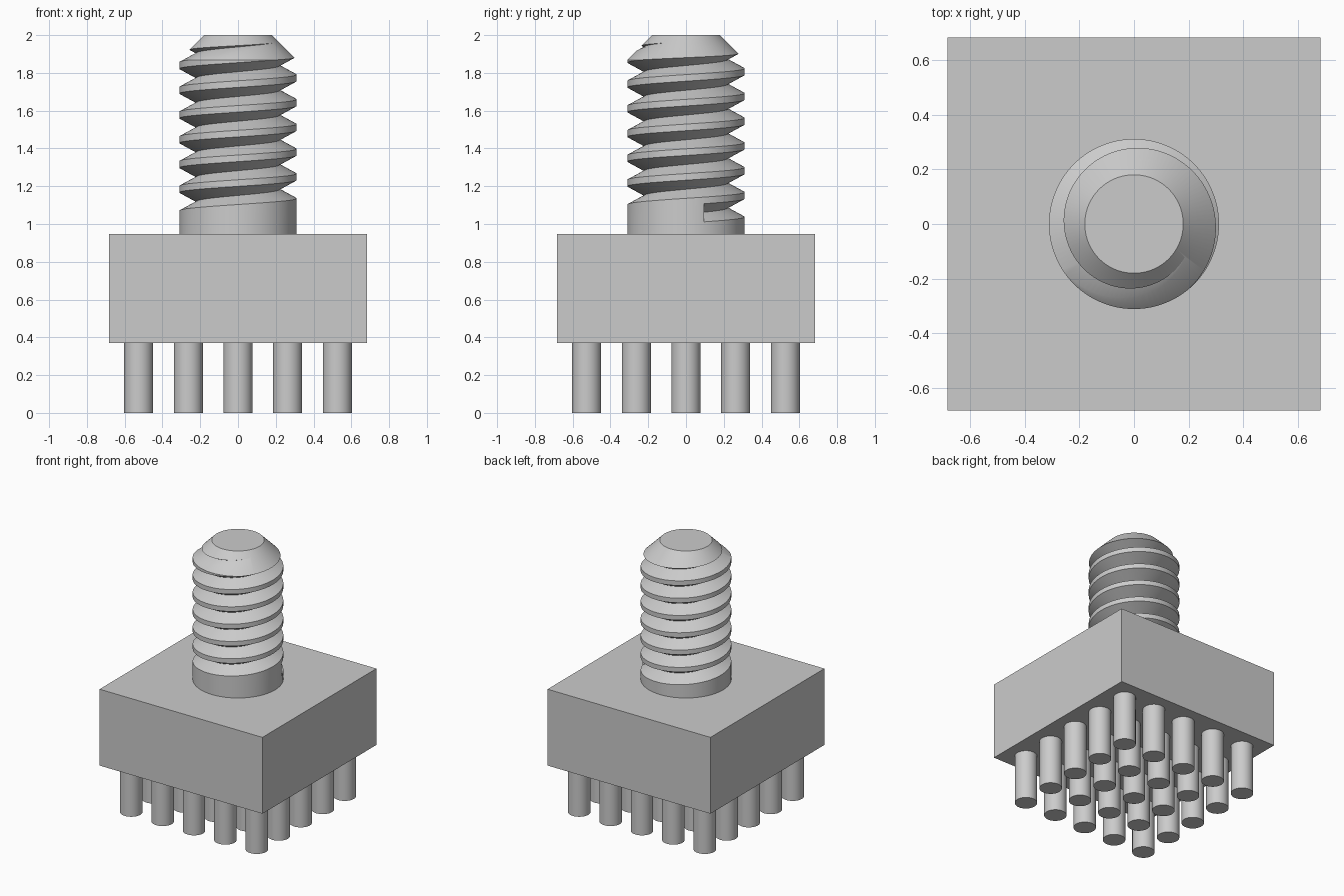
import bpy, bmesh
from math import pi, cos, sin, radians

cube = bpy.data.objects.get("Cube")
if cube:
    bpy.data.objects.remove(cube, do_unlink=True)

grey = bpy.data.materials.new("plain grey")
grey.use_nodes = True
grey.diffuse_color = (0.6, 0.6, 0.6, 1)
grey.node_tree.nodes["Principled BSDF"].inputs["Base Color"].default_value = (0.6, 0.6, 0.6, 1)


def make(name, bm):
    """Turn a bmesh into a grey object."""
    bmesh.ops.recalc_face_normals(bm, faces=bm.faces)
    mesh = bpy.data.meshes.new(name)
    bm.to_mesh(mesh)
    bm.free()
    mesh.materials.append(grey)
    obj = bpy.data.objects.new(name, mesh)
    bpy.context.collection.objects.link(obj)
    return obj


def loft(name, rings, closed):
    """Skin a list of closed rings and cap both ends."""
    bm = bmesh.new()
    loops = [[bm.verts.new(p) for p in ring] for ring in rings]
    n = len(loops[0])
    for a, b in zip(loops, loops[1:]):
        for i in range(n):
            j = (i + 1) % n
            bm.faces.new((a[i], a[j], b[j], b[i]))
    if closed:
        bm.faces.new(loops[0])
        bm.faces.new(loops[-1])
    return make(name, bm)


def turned(name, profile, x=0, y=0, sides=48):
    """Turned part from (radius, height) pairs."""
    angles = [2 * pi * i / sides for i in range(sides)]
    return loft(name, [[(x + r * cos(a), y + r * sin(a), z) for a in angles]
                       for r, z in profile], True)


def smooth(obj):
    bpy.ops.object.select_all(action='DESELECT')
    obj.select_set(True)
    bpy.context.view_layer.objects.active = obj
    bpy.ops.object.shade_smooth_by_angle(angle=radians(30))


# Square block
HALF, BOTTOM, TOP = 0.682, 0.37, 0.948
loft("block", [[(-HALF, -HALF, z), (HALF, -HALF, z), (HALF, HALF, z), (-HALF, HALF, z)]
               for z in (BOTTOM, TOP)], True)

# Five by five grid of pins
SPACING = 0.263
for row in range(-2, 3):
    for col in range(-2, 3):
        smooth(turned("pin", [(0.077, 0), (0.077, BOTTOM)], col * SPACING, row * SPACING))

# Chamfered threaded post
RADIUS, ROOT, PITCH = 0.311, 0.222, 0.131
post = turned("threaded_post", [(RADIUS, TOP), (RADIUS, 1.869), (0.18, 2)], sides=96)

# Helical V groove cut into the post, starting with a blunt end
half_gap, over = 0.048, 0.012
outer = RADIUS + over
half_outer = half_gap * (outer - ROOT) / (RADIUS - ROOT)
start, finish, steps = radians(18), radians(360 * 7 + 10), 670
rings = []
for i in range(steps + 1):
    a = start + (finish - start) * i / steps
    mid = 1.053 + PITCH * a / (2 * pi)
    section = [(ROOT, mid), (outer, mid - half_outer), (outer, mid + half_outer)]
    rings.append([(r * cos(a), r * sin(a), z) for r, z in section])
cutter = loft("groove_cutter", rings, True)
cutter.hide_render = True

cut = post.modifiers.new("groove", 'BOOLEAN')
cut.operation = 'DIFFERENCE'
cut.solver = 'EXACT'
cut.object = cutter
bpy.context.view_layer.objects.active = post
bpy.ops.object.modifier_apply(modifier=cut.name)
bpy.data.objects.remove(cutter, do_unlink=True)
smooth(post)
